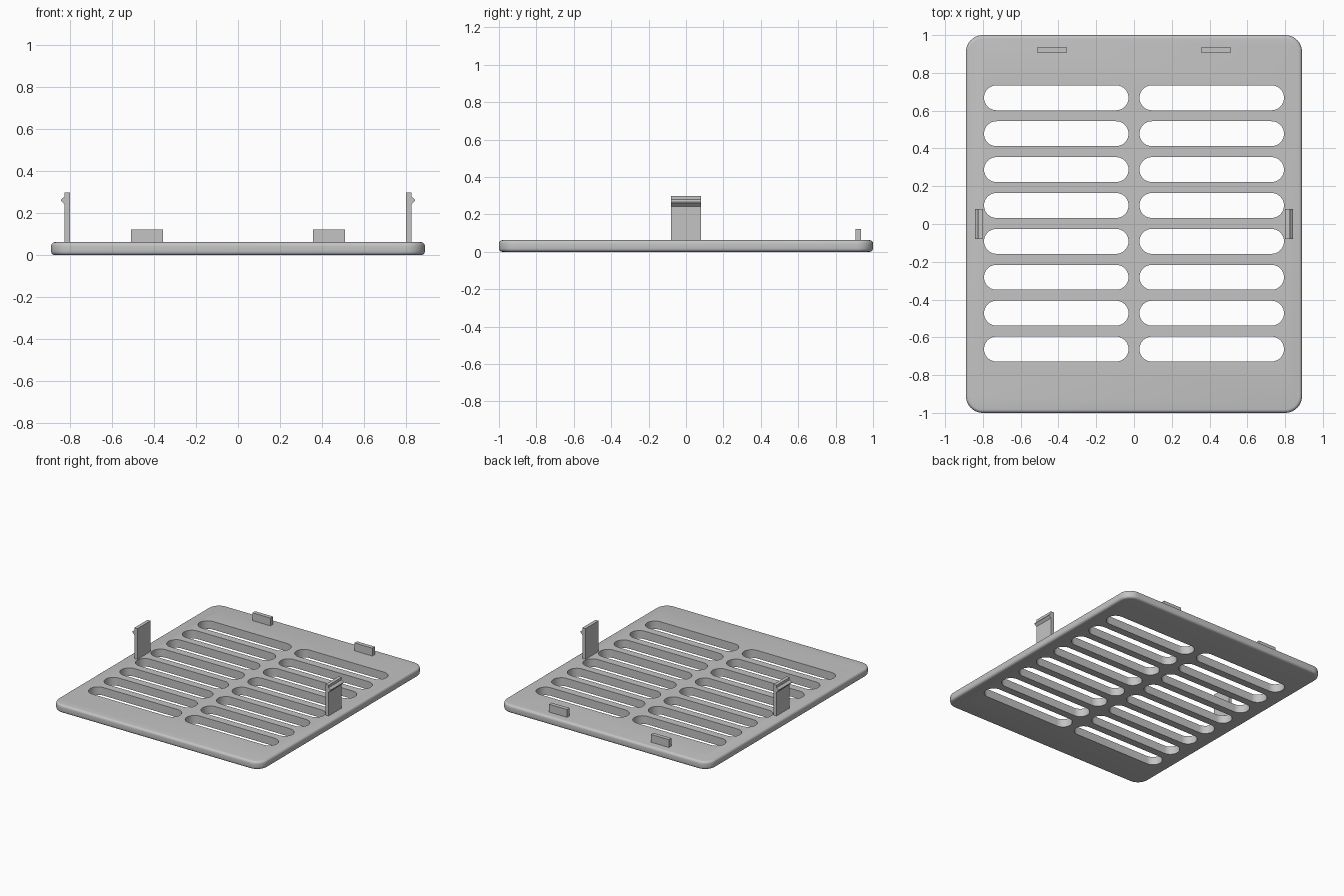
import bpy, bmesh, math

if "Cube" in bpy.data.objects:
    bpy.data.objects.remove(bpy.data.objects["Cube"])

grey = bpy.data.materials.new("light grey plastic")
grey.diffuse_color = (0.55, 0.55, 0.55, 1)
grey.use_nodes = True
grey.node_tree.nodes["Principled BSDF"].inputs["Base Color"].default_value = grey.diffuse_color


def rounded_rect(hx, hy, r, n):
    """Counter-clockwise outline with n segments per corner."""
    pts = []
    for k, (sx, sy) in enumerate([(1, 1), (-1, 1), (-1, -1), (1, -1)]):
        for i in range(n + 1):
            a = math.pi / 2 * (k + i / n)
            p = (sx * (hx - r) + r * math.cos(a), sy * (hy - r) + r * math.sin(a))
            if not pts or math.dist(p, pts[-1]) > 1e-5:
                pts.append(p)
    if math.dist(pts[0], pts[-1]) < 1e-5:
        pts.pop()
    return pts


def loft(bm, rings):
    """Closed solid through a stack of matching rings."""
    loops = [[bm.verts.new(p) for p in ring] for ring in rings]
    n = len(loops[0])
    for a, b in zip(loops, loops[1:]):
        for i in range(n):
            j = (i + 1) % n
            bm.faces.new((a[i], a[j], b[j], b[i]))
    bm.faces.new(loops[0][::-1])
    bm.faces.new(loops[-1])


def finish(bm, name):
    bmesh.ops.recalc_face_normals(bm, faces=bm.faces)
    mesh = bpy.data.meshes.new(name)
    bm.to_mesh(mesh)
    bm.free()
    obj = bpy.data.objects.new(name, mesh)
    mesh.materials.append(grey)
    bpy.context.collection.objects.link(obj)
    return obj


def activate(obj):
    bpy.ops.object.select_all(action='DESELECT')
    obj.select_set(True)
    bpy.context.view_layer.objects.active = obj


# Plate with rounded corners and softened rims
T, F, R = 0.062, 0.018, 0.09
arc = [math.pi / 2 * i / 4 for i in range(5)]
profile = [(F * (1 - math.sin(a)), F * (1 - math.cos(a))) for a in arc]
profile += [(d, T - z) for d, z in reversed(profile)]
bm = bmesh.new()
loft(bm, [[(x, y, z) for x, y in rounded_rect(0.89 - d, 1 - d, R - d, 10)]
          for d, z in profile])
plate = finish(bm, "vent_plate")

# Two columns of eight round-ended slots
bm = bmesh.new()
for cx in (-0.4115, 0.4115):
    for row in range(8):
        cy = 0.668 - 0.19 * row
        outline = rounded_rect(0.3825, 0.066, 0.066, 10)
        loft(bm, [[(cx + x, cy + y, z) for x, y in outline] for z in (-0.1, 0.2)])
cutter = finish(bm, "slot_cutter")
cutter.hide_render = True
cut = plate.modifiers.new("slots", 'BOOLEAN')
cut.operation, cut.solver, cut.object = 'DIFFERENCE', 'EXACT', cutter
activate(plate)
bpy.ops.object.modifier_apply(modifier="slots")
bpy.data.objects.remove(cutter)
bpy.ops.object.shade_smooth_by_angle(angle=math.radians(35))

# Side clips with an outward barb, and locating tabs at the back
clip_profile = [(0.80, T - 0.01), (0.826, T - 0.01), (0.826, 0.243),
                (0.843, 0.26), (0.843, 0.265), (0.826, 0.279),
                (0.826, 0.298), (0.80, 0.298)]
for side, s in (("left", -1), ("right", 1)):
    bm = bmesh.new()
    loft(bm, [[(s * x, y, z) for x, z in clip_profile] for y in (-0.08, 0.08)])
    finish(bm, side + "_clip")

    bm = bmesh.new()
    loft(bm, [[(s * x, y, z) for x, y in
               ((0.357, 0.905), (0.51, 0.905), (0.51, 0.936), (0.357, 0.936))]
              for z in (T - 0.01, 0.122)])
    finish(bm, side + "_tab")
